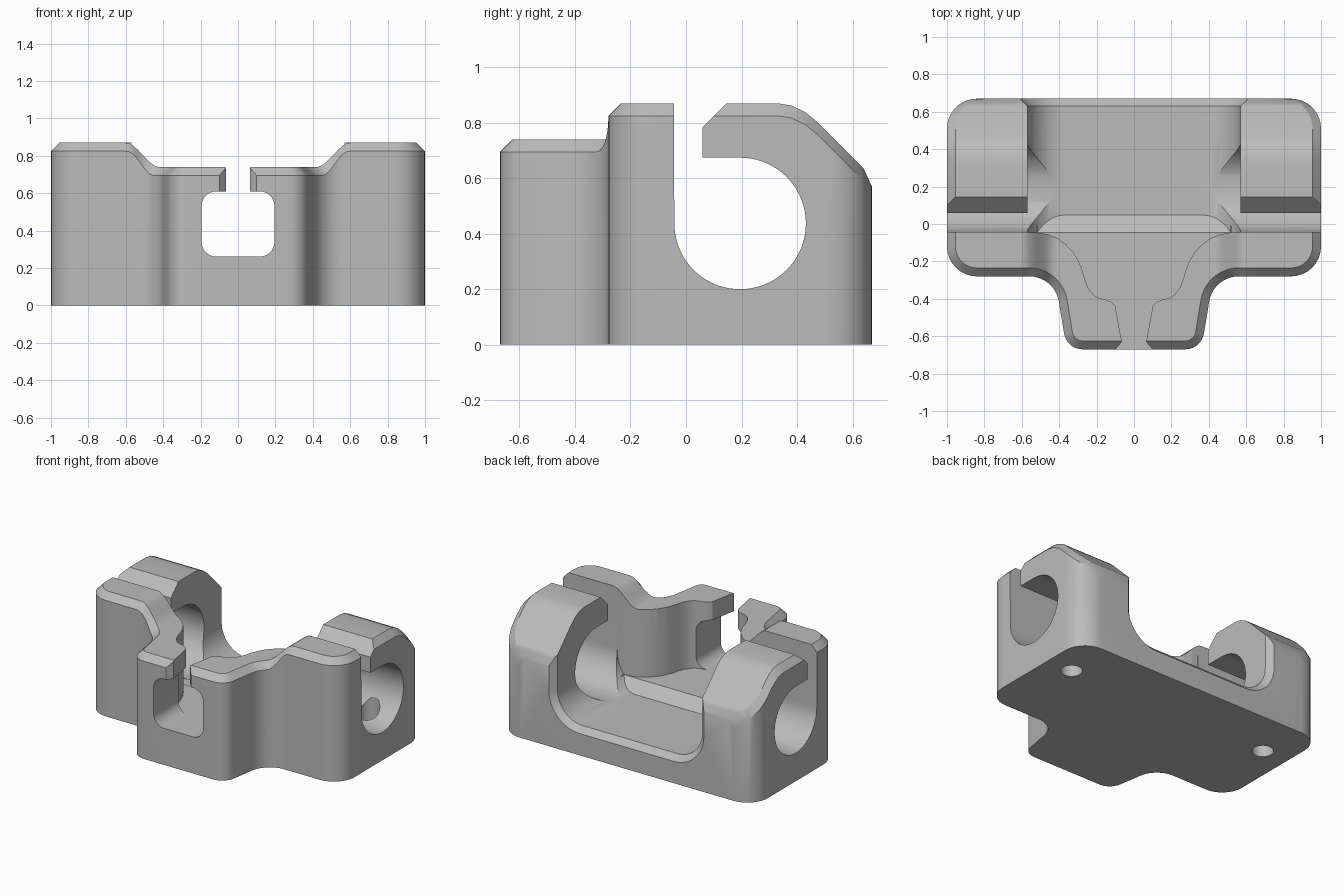
import bpy, bmesh
from math import sin, cos, sqrt, radians

cube = bpy.data.objects.get("Cube")
if cube:
    bpy.data.objects.remove(cube, do_unlink=True)

C = 0.045          # chamfer size
TOP = 0.87         # wing height
NOSE = 0.74        # nose height


def arc(cx, cy, r, a0, a1, n):
    return [(cx + r * cos(radians(a0 + (a1 - a0) * i / n)),
             cy + r * sin(radians(a0 + (a1 - a0) * i / n))) for i in range(n + 1)]


def loft(name, rings):
    """Closed solid through rings of equal point count."""
    bm = bmesh.new()
    rows = [[bm.verts.new(p) for p in ring] for ring in rings]
    n = len(rows[0])
    for a, b in zip(rows, rows[1:]):
        for i in range(n):
            j = (i + 1) % n
            bm.faces.new((a[i], a[j], b[j], b[i]))
    bm.faces.new(rows[0][::-1])
    bm.faces.new(rows[-1])
    bmesh.ops.remove_doubles(bm, verts=bm.verts, dist=1e-5)
    bmesh.ops.recalc_face_normals(bm, faces=bm.faces)
    mesh = bpy.data.meshes.new(name)
    bm.to_mesh(mesh)
    bm.free()
    ob = bpy.data.objects.new(name, mesh)
    bpy.context.collection.objects.link(ob)
    return ob


def prism(name, pts, axis, a, b):
    """Extrude a 2D profile along an axis."""
    place = {"x": lambda u, v, t: (t, u, v),
             "y": lambda u, v, t: (u, t, v),
             "z": lambda u, v, t: (u, v, t)}[axis]
    return loft(name, [[place(u, v, t) for u, v in pts] for t in (a, b)])


def combine(body, other, op):
    mod = body.modifiers.new(op.lower(), "BOOLEAN")
    mod.operation = op
    mod.solver = "EXACT"
    mod.object = other
    bpy.context.view_layer.objects.active = body
    bpy.ops.object.modifier_apply(modifier=mod.name)
    bpy.data.objects.remove(other, do_unlink=True)


# Front block: wings stepping down to the nose, chamfered along the outline
def front_height(x):
    t = min(max((abs(x) - 0.42) / 0.18, 0), 1)
    return NOSE + (TOP - NOSE) * t * t * (3 - 2 * t)


outer = [(1, 0)] + arc(0.84, -0.12, 0.16, 0, -90, 8)
inner = [(1 - C, 0)] + arc(0.84, -0.12, 0.16 - C, 0, -90, 8)
for i in range(1, 12):
    x = 0.84 - 0.28 * i / 12
    outer.append((x, -0.28))
    inner.append((x, -0.28 + C))
outer += arc(0.56, -0.44, 0.16, 90, 170, 14) + arc(0.275, -0.57, 0.1, -10, -90, 8)
inner += arc(0.56, -0.44, 0.16 + C, 90, 170, 14) + arc(0.275, -0.57, 0.1 - C, -10, -90, 8)
outer += [(-x, y) for x, y in reversed(outer)]
inner += [(-x, y) for x, y in reversed(inner)]

rings = []
for (xo, yo), (xi, yi) in zip(outer, inner):
    h = front_height(xi)
    rings.append([(xi, 0, 0), (xi, 0, h), (xi, yi, h), (xo, yo, h - C), (xo, yo, 0)])
body = loft("clip_body", rings)

# Rear block: sloping back with rounded corners
slope = [(-1, TOP), (0.33, TOP), (0.38, 0.862), (0.43, 0.838),
         (0.47, 0.805), (0.64, 0.635), (0.67, 0.57)]


def rear_height(y):
    for (y0, h0), (y1, h1) in zip(slope, slope[1:]):
        if y <= y1 + 1e-6:
            return h0 + (h1 - h0) * (y - y0) / (y1 - y0)
    return slope[-1][1]


stations = [-0.03] + [p[0] for p in slope[1:]]
stations += [0.51 + 0.16 * sin(radians(10 * i)) for i in range(10)]
rings = []
for y in sorted(set(round(s, 4) for s in stations)):
    w = 0.84 + sqrt(max(0.16 ** 2 - max(y - 0.51, 0) ** 2, 0))
    h = rear_height(y)
    half = [(w, 0), (w, h - C), (w - C, h)]
    pts = half + [(-x, z) for x, z in reversed(half)]
    rings.append([(x, y, z) for x, z in pts])
combine(body, loft("rear_block", rings), "UNION")


# Wide channel through the back, flared at its rear rim
def channel(y, d):
    r = 0.2 + d
    half = [(0.57 + d, 1.2)] + arc(0.37, 0.395, r, 0, -90, 12)
    return [(x, y, z) for x, z in half + [(-x, z) for x, z in reversed(half)]]


combine(body, loft("channel_cut", [channel(-0.045, 0), channel(0.63, 0), channel(0.7, 0.07)]),
        "DIFFERENCE")

# Cross bore with its entry slot and hooked lips
bore = [(-0.045, 1.2), (-0.042, 0.437)] + arc(0.195, 0.437, 0.237, 180, 450, 54)[1:]
bore += [(0.06, 0.674), (0.06, 0.785), (0.275, 1), (0.275, 1.2)]
combine(body, prism("bore_cut", bore, "x", -1.2, 1.2), "DIFFERENCE")

# Nose cavity narrowing to the front slit
half = [(0.52, -0.01), (0.52, -0.045), (0.46, -0.055), (0.41, -0.077), (0.365, -0.108),
        (0.325, -0.15), (0.295, -0.2), (0.275, -0.25), (0.262, -0.3), (0.243, -0.345),
        (0.215, -0.38), (0.185, -0.397), (0.15, -0.405), (0.125, -0.415), (0.1, -0.44),
        (0.065, -0.63), (0.125, -0.7)]
combine(body, prism("cavity_cut", half + [(-x, y) for x, y in reversed(half)], "z", 0.26, 1.2),
        "DIFFERENCE")

# Rounded front window
window = []
for sx, sz, a in ((1, 1, 0), (-1, 1, 90), (-1, -1, 180), (1, -1, 270)):
    window += arc(sx * 0.115, 0.435 + sz * 0.095, 0.08, a, a + 90, 8)
combine(body, prism("window_cut", window, "y", -0.8, -0.3), "DIFFERENCE")

# Screw holes from the underside into the bore
for side in (-1, 1):
    hole = arc(side * 0.8, 0.33, 0.07, 0, 345, 23)
    combine(body, prism("screw_hole_cut", hole, "z", -0.1, 0.42), "DIFFERENCE")

# Ramp joining the channel floor to the cavity floor
ramp = [(0.055, 0.19), (-0.045, 0.26), (-0.06, 0.255), (-0.06, 0.1), (0.055, 0.1)]
combine(body, prism("floor_ramp", ramp, "x", -0.53, 0.53), "UNION")

# Material and shading
grey = bpy.data.materials.new("plain grey")
grey.use_nodes = True
colour = (0.5, 0.5, 0.5, 1)
grey.diffuse_color = colour
for node in grey.node_tree.nodes:
    if node.type == "BSDF_PRINCIPLED":
        node.inputs["Base Color"].default_value = colour
body.data.materials.clear()
body.data.materials.append(grey)
for poly in body.data.polygons:
    poly.material_index = 0

bpy.ops.object.select_all(action="DESELECT")
body.select_set(True)
bpy.context.view_layer.objects.active = body
bpy.ops.object.shade_smooth_by_angle(angle=radians(28))
